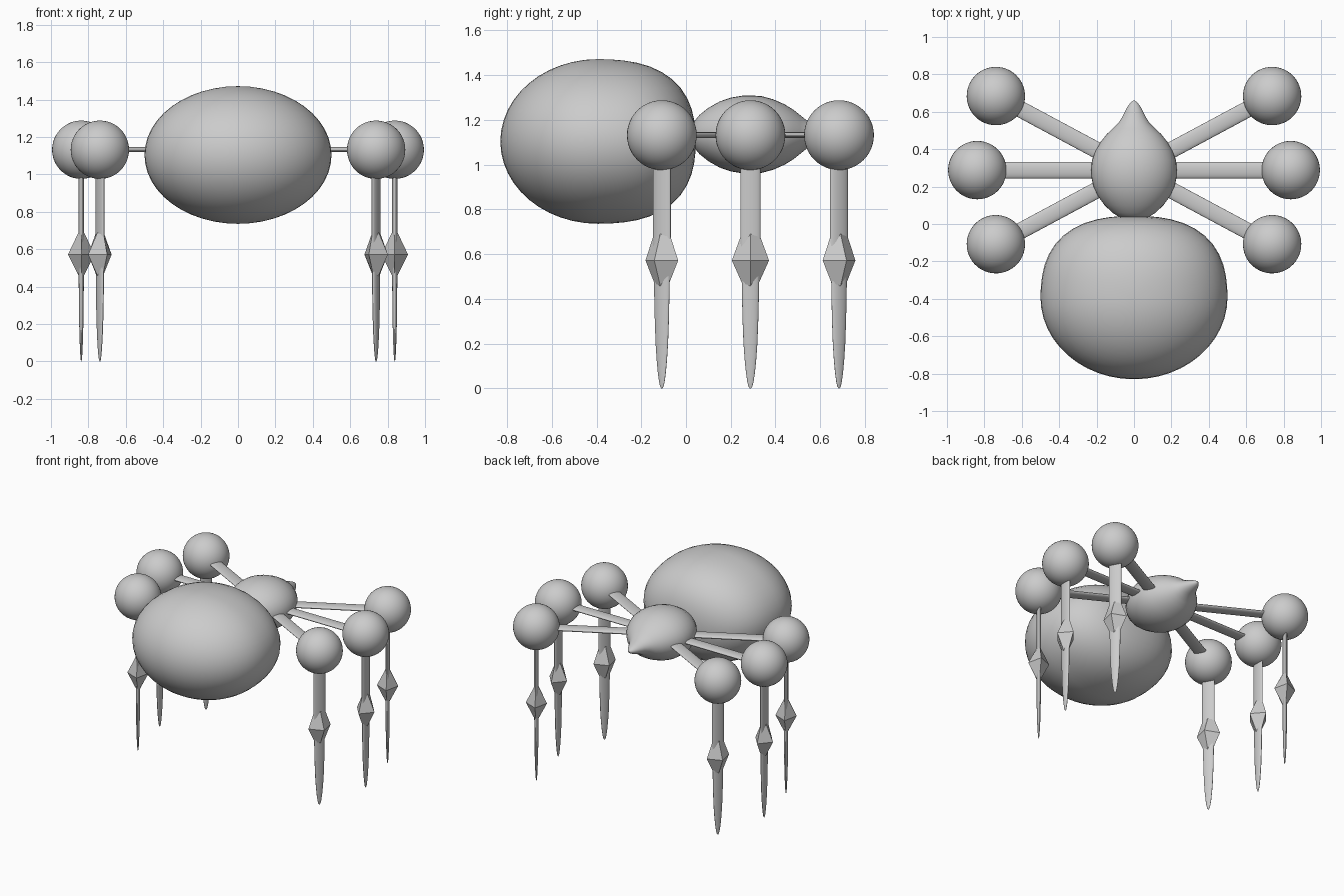
import bpy, bmesh, math
from mathutils import Matrix, Vector

if "Cube" in bpy.data.objects:
    bpy.data.objects.remove(bpy.data.objects["Cube"])

grey = bpy.data.materials.new("plain_grey")
grey.diffuse_color = (0.6, 0.6, 0.6, 1)
grey.use_nodes = True
grey.node_tree.nodes["Principled BSDF"].inputs["Base Color"].default_value = grey.diffuse_color


def finish(name, bm, matrix=Matrix(), angle=40):
    bmesh.ops.recalc_face_normals(bm, faces=bm.faces[:])
    mesh = bpy.data.meshes.new(name)
    bm.transform(matrix)
    bm.to_mesh(mesh)
    bm.free()
    mesh.materials.append(grey)
    obj = bpy.data.objects.new(name, mesh)
    bpy.context.collection.objects.link(obj)
    bpy.ops.object.select_all(action='DESELECT')
    obj.select_set(True)
    bpy.context.view_layer.objects.active = obj
    bpy.ops.object.shade_smooth_by_angle(angle=math.radians(angle))
    return obj


def loft(sections, sides):
    """Closed tube along z from (z, x radius, y radius) sections."""
    bm = bmesh.new()
    rings = []
    for z, rx, ry in sections:
        rings.append([bm.verts.new((rx * math.cos(math.tau * i / sides),
                                    ry * math.sin(math.tau * i / sides), z))
                      for i in range(sides)])
    for a, b in zip(rings, rings[1:]):
        for i in range(sides):
            j = (i + 1) % sides
            bm.faces.new((a[i], a[j], b[j], b[i]))
    bm.faces.new(rings[0])
    bm.faces.new(rings[-1])
    return bm


def ball(radius):
    bm = bmesh.new()
    bmesh.ops.create_uvsphere(bm, u_segments=48, v_segments=24, radius=radius)
    return bm


# Abdomen: ellipsoid with a fuller end where it meets the head
bm = ball(1)
for v in bm.verts:
    if v.co.y > 0:
        v.co *= 1 + 0.28 * v.co.y ** 2 * (1 - v.co.y ** 2)
    v.co = Vector((v.co.x * 0.5, v.co.y * 0.437, v.co.z * 0.368))
finish("abdomen", bm, Matrix.Translation((0, -0.393, 1.104)))

# Head: flattened turned shape ending in a pointed snout
profile = [(0.02, 0.03), (0.035, 0.075), (0.06, 0.115), (0.1, 0.157), (0.15, 0.194),
           (0.2, 0.217), (0.25, 0.228), (0.29, 0.23), (0.34, 0.225), (0.39, 0.207),
           (0.44, 0.178), (0.48, 0.146), (0.51, 0.114), (0.54, 0.083), (0.57, 0.064),
           (0.6, 0.049), (0.63, 0.033), (0.65, 0.018), (0.66, 0.003)]
bm = loft([(y, r, r * 0.76) for y, r in profile], 40)
finish("head", bm, Matrix.Translation((0, 0, 1.135)) @ Matrix.Rotation(-math.pi / 2, 4, 'X'))

# Lower leg: flat blade tapering to a rounded foot
foot = [(0, 0.003), (0.01, 0.009), (0.03, 0.014), (0.07, 0.02), (0.13, 0.026), (0.2, 0.031),
        (0.3, 0.035), (0.42, 0.038), (0.56, 0.04)]
SPREAD = math.radians(28.2)

for side, turn in (("right", 0), ("left", math.pi)):
    for place, angle in (("front", -SPREAD), ("middle", 0), ("back", SPREAD)):
        yaw = turn + (angle if turn == 0 else -angle)
        name = f"{side}_{place}_"
        hub = Matrix.Translation((0, 0.288, 0)) @ Matrix.Rotation(yaw, 4, 'Z')
        at = hub @ Matrix.Translation((0.838, 0, 0))

        # Horizontal flattened strut from head to joint
        lift = hub @ Matrix.Translation((0, 0, 1.133)) @ Matrix.Rotation(math.pi / 2, 4, 'Y')
        finish(name + "strut", loft([(0.05, 0.014, 0.044), (0.8, 0.014, 0.044)], 32), lift)

        # Ball joint
        finish(name + "joint", ball(0.156), at @ Matrix.Translation((0, 0, 1.132)))

        # Upper leg, diamond knee and lower leg
        finish(name + "upper_leg", loft([(0.6, 0.014, 0.045), (1.1, 0.014, 0.045)], 32), at)
        finish(name + "knee", loft([(0.445, 0.008, 0.026), (0.572, 0.071, 0.083),
                                    (0.7, 0.01, 0.036)], 4), at, 20)
        finish(name + "lower_leg", loft([(z, r * 0.36, r) for z, r in foot], 32), at)
